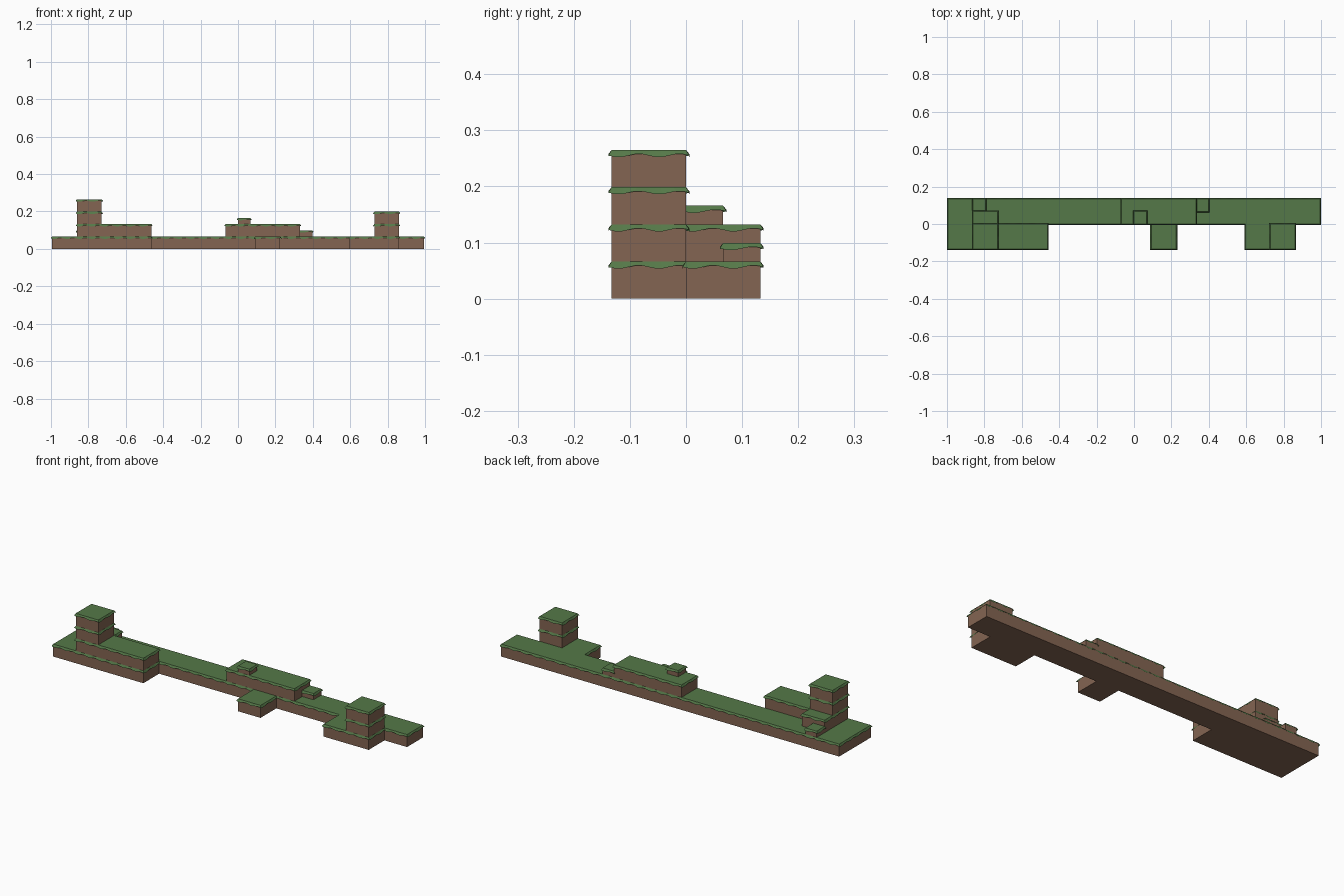
import bpy, bmesh, math

if "Cube" in bpy.data.objects:
    bpy.data.objects.remove(bpy.data.objects["Cube"])

U = 0.1325            # one grid cell
H = U / 2             # height of a full block
X0 = -7.5 * U         # left end of the platform
FLARE, DROP, WAVE = 0.006, 0.010, 0.003


def material(name, color):
    m = bpy.data.materials.new(name)
    m.diffuse_color = color
    m.use_nodes = True
    m.node_tree.nodes["Principled BSDF"].inputs["Base Color"].default_value = m.diffuse_color
    return m


earth = material("earth", (0.23, 0.13, 0.085, 1))
grass = material("grass", (0.09, 0.19, 0.065, 1))


def block(name, cx, cy, cz, w, d, h):
    """Earth box with a grass top and flared wavy fringe; sizes in cells (z in layers)."""
    x0, y0, z0 = X0 + cx * U, cy * U, cz * H
    x1, y1, z1 = x0 + w * U, y0 + d * U, z0 + h * H
    bm = bmesh.new()
    corners = [(x0, y0), (x1, y0), (x1, y1), (x0, y1)]
    low = [bm.verts.new((x, y, z0)) for x, y in corners]
    top = [bm.verts.new((x, y, z1)) for x, y in corners]
    bm.faces.new(low[::-1])
    bm.faces.new(top).material_index = 1
    for i in range(4):
        j = (i + 1) % 4
        bm.faces.new((low[i], low[j], top[j], top[i]))

    # wavy fringe along each side, mitred at the corners
    signs = [(-1, -1), (1, -1), (1, 1), (-1, 1)]
    for i in range(4):
        j = (i + 1) % 4
        (ax, ay), (bx, by) = corners[i], corners[j]
        waves = max(1, round(math.hypot(bx - ax, by - ay) / (U / 2)))
        n = waves * 6
        upper, lower = [], []
        for k in range(n + 1):
            t = k / n
            x, y = ax + (bx - ax) * t, ay + (by - ay) * t
            fx = signs[i][0] * (1 - t) + signs[j][0] * t
            fy = signs[i][1] * (1 - t) + signs[j][1] * t
            z = z1 - DROP - WAVE * math.sin(2 * math.pi * t * waves)
            upper.append(bm.verts.new((x, y, z1)))
            lower.append(bm.verts.new((x + fx * FLARE, y + fy * FLARE, z)))
        for k in range(n):
            f = bm.faces.new((lower[k], lower[k + 1], upper[k + 1], upper[k]))
            f.material_index = 1
    bmesh.ops.remove_doubles(bm, verts=bm.verts, dist=1e-5)
    me = bpy.data.meshes.new(name)
    bm.to_mesh(me)
    bm.free()
    me.materials.append(earth)
    me.materials.append(grass)
    ob = bpy.data.objects.new(name, me)
    bpy.context.collection.objects.link(ob)


# ground layer
block("base_left_end", 0, 0, 0, 1, 1, 1)
block("base_strip", 1, 0, 0, 14, 1, 1)
block("base_front_left", 0, -1, 0, 4, 1, 1)
block("base_front_middle", 8.2, -1, 0, 1, 1, 1)
block("base_front_right", 12, -1, 0, 2, 1, 1)

# left terrace, tower and back steps
block("left_terrace", 1, -1, 1, 3, 1, 1)
for i in range(2):
    block(f"left_tower_{i + 1}", 1, -1, 2 + i, 1, 1, 1)
block("back_step_large", 1, 0, 1, 1, 0.5, 1)
block("back_step_small", 1, 0.5, 1, 0.5, 0.5, 0.5)

# middle terrace with small blocks
block("middle_terrace", 7, 0, 1, 3, 1, 1)
block("middle_top_step", 7.5, 0, 2, 0.5, 0.5, 0.5)
block("middle_side_step", 10, 0.5, 1, 0.5, 0.5, 0.5)

# right tower
for i in range(2):
    block(f"right_tower_{i + 1}", 13, -1, 1 + i, 1, 1, 1)
